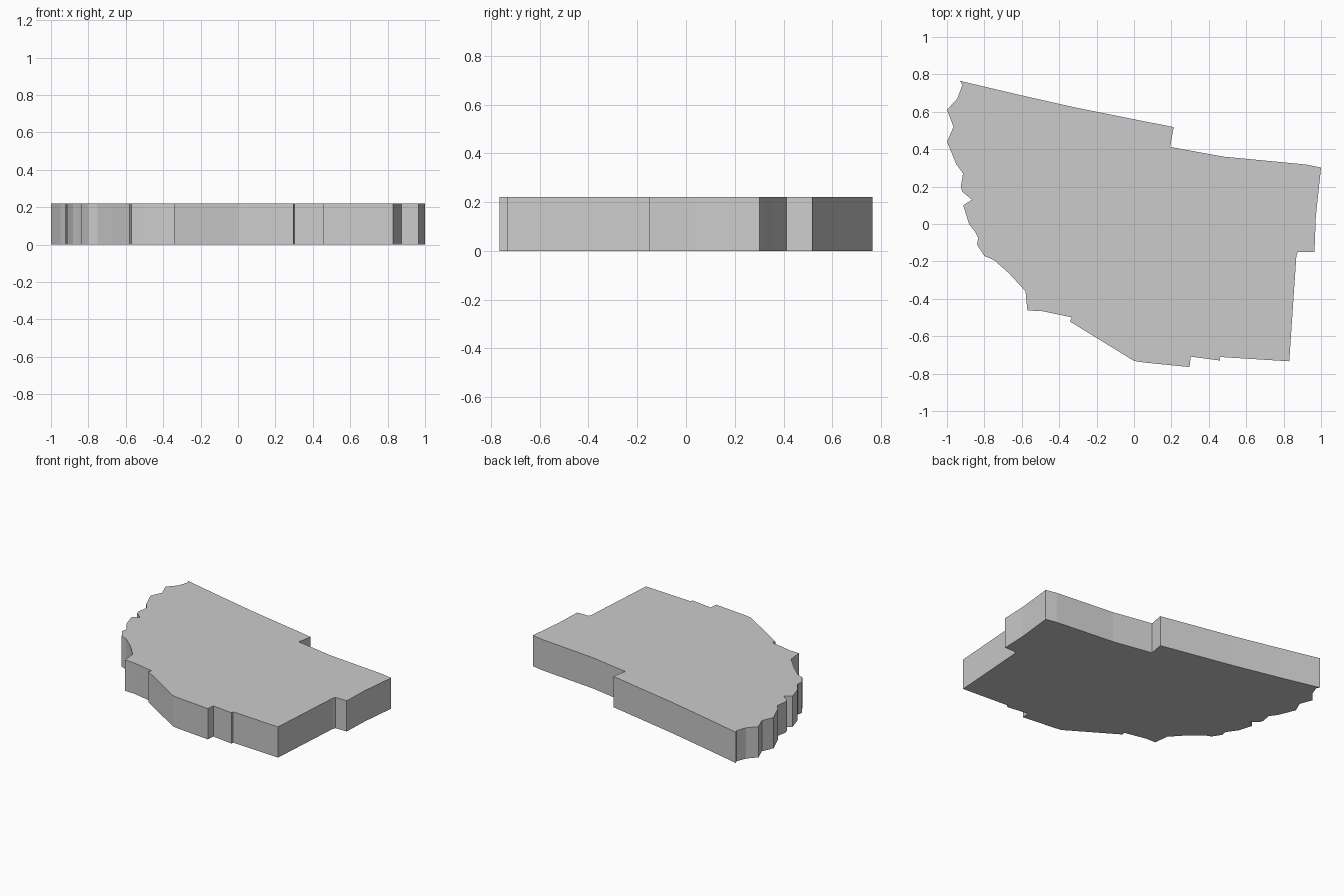
import bpy, bmesh

HEIGHT = 0.22

# Irregular plan outline, clockwise from the back left corner
back_edge = [(-0.93, 0.765), (-0.62, 0.692), (-0.31, 0.622), (0.212, 0.518),
             (0.193, 0.412), (0.48, 0.36), (0.92, 0.318), (1.0, 0.302)]
right_edge = [(0.972, 0.04), (0.965, -0.15), (0.875, -0.15), (0.868, -0.172),
              (0.83, -0.734)]
front_edge = [(0.46, -0.711), (0.46, -0.73), (0.303, -0.709), (0.297, -0.765),
              (0.05, -0.74), (0.0, -0.732), (-0.343, -0.521), (-0.333, -0.499),
              (-0.495, -0.465), (-0.57, -0.463), (-0.58, -0.36)]
left_edge = [(-0.67, -0.262), (-0.75, -0.192), (-0.80, -0.171), (-0.84, -0.109),
             (-0.832, -0.075), (-0.848, -0.045), (-0.882, 0.0), (-0.913, 0.10),
             (-0.866, 0.13), (-0.918, 0.172), (-0.926, 0.20), (-0.914, 0.27),
             (-0.95, 0.32), (-1.0, 0.44), (-0.965, 0.52), (-1.0, 0.61),
             (-0.945, 0.67), (-0.918, 0.742)]
outline = back_edge + right_edge + front_edge + left_edge

# Slab: outline face extruded straight up
bm = bmesh.new()
base = bm.faces.new([bm.verts.new((x, y, 0)) for x, y in outline])
top = bmesh.ops.extrude_face_region(bm, geom=[base], use_keep_orig=True)
bmesh.ops.translate(bm, vec=(0, 0, HEIGHT),
                    verts=[g for g in top["geom"] if isinstance(g, bmesh.types.BMVert)])
bmesh.ops.recalc_face_normals(bm, faces=bm.faces)

mesh = bpy.data.meshes.new("slab")
bm.to_mesh(mesh)
bm.free()
slab = bpy.data.objects.new("slab", mesh)
bpy.context.collection.objects.link(slab)
